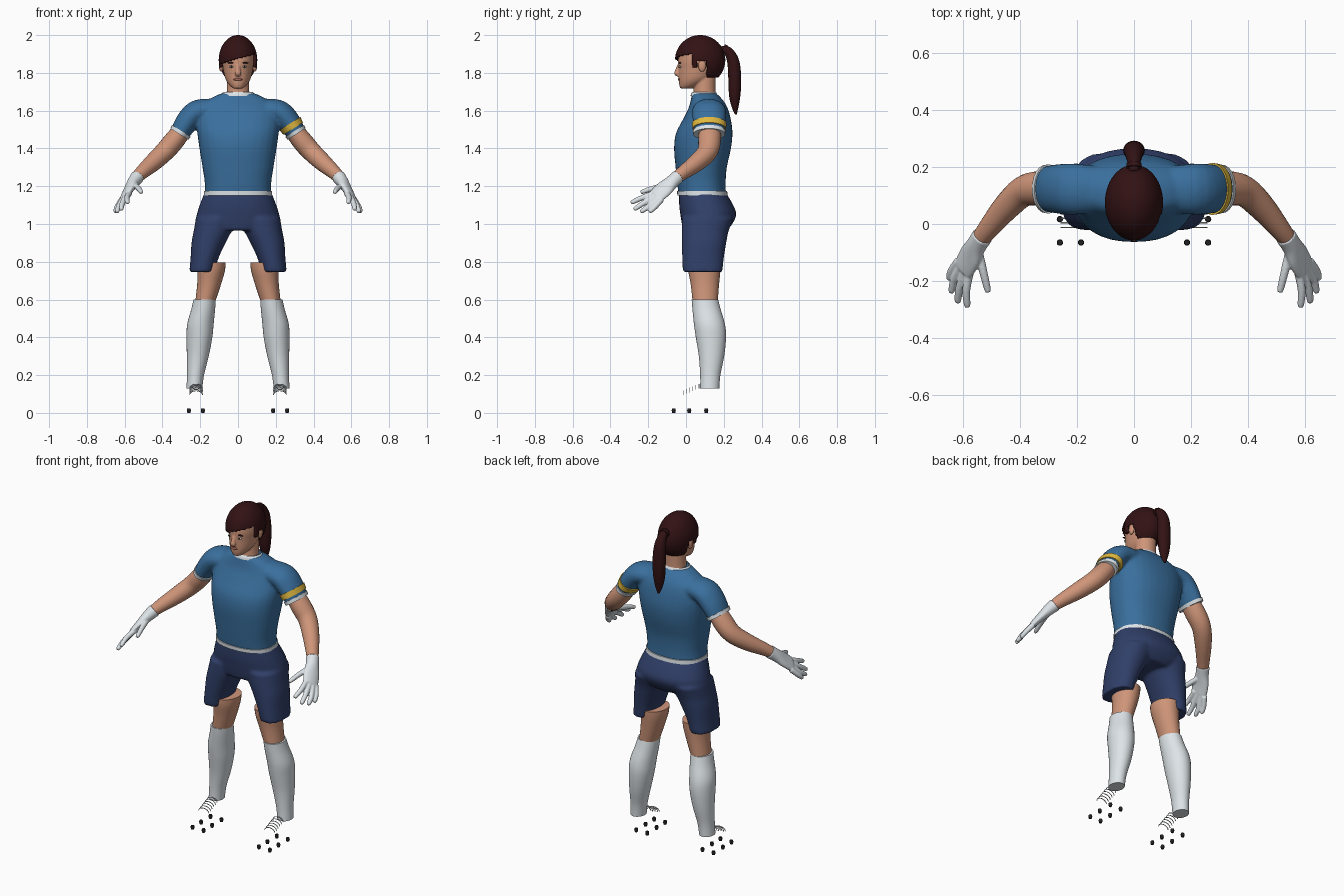
import bpy, bmesh, math
from mathutils import Vector, Matrix

if "Cube" in bpy.data.objects:
    bpy.data.objects.remove(bpy.data.objects["Cube"])


def material(name, r, g, b):
    m = bpy.data.materials.new(name)
    m.use_nodes = True
    m.diffuse_color = (r, g, b, 1)
    bsdf = m.node_tree.nodes["Principled BSDF"]
    bsdf.inputs["Base Color"].default_value = (r, g, b, 1)
    bsdf.inputs["Roughness"].default_value = 0.8
    return m


BLUE = material("shirt blue", .042, .16, .34)
NAVY = material("shorts navy", .03, .05, .14)
SKIN = material("skin", .62, .30, .19)
HAIR = material("dark brown hair", .032, .006, .007)
WHITE = material("white cloth", .72, .77, .80)
YELLOW = material("armband yellow", .74, .48, .05)
BLACK = material("stud black", .015, .015, .018)
LIP = material("lip", .42, .15, .11)

Y_AXIS, X_AXIS = Vector((0, 1, 0)), Vector((1, 0, 0))


def spline(rows, steps):
    """Catmull-Rom through rows of numbers."""
    out = []
    for i in range(len(rows) - 1):
        p = [rows[max(i - 1, 0)], rows[i], rows[i + 1], rows[min(i + 2, len(rows) - 1)]]
        for s in range(steps):
            t = s / steps
            out.append([.5 * (2 * b + (c - a) * t + (2 * a - 5 * b + 4 * c - d) * t * t
                              + (3 * b - a - 3 * c + d) * t ** 3) for a, b, c, d in zip(*p)])
    return out + [list(rows[-1])]


def skin_rings(bm, rings, cap=True):
    loops = [[bm.verts.new(co) for co in ring] for ring in rings]
    n = len(loops[0])
    for a, b in zip(loops, loops[1:]):
        for i in range(n):
            j = (i + 1) % n
            bm.faces.new((a[i], a[j], b[j], b[i]))
    if cap:
        bm.faces.new(loops[0])
        bm.faces.new(loops[-1])


def oval(center, u, v, power=2.0, n=32):
    pts = []
    for i in range(n):
        c, s = math.cos(math.tau * i / n), math.sin(math.tau * i / n)
        k = (abs(c) ** power + abs(s) ** power) ** (-1 / power)
        pts.append(center + u * c * k + v * s * k)
    return pts


def body(bm, rows, side=1, power=2.0, cap=True, steps=4):
    """Level rings from rows of (z, centre x, half width, y front, y back)."""
    rings = []
    for z, cx, rx, y0, y1 in spline(rows, steps):
        rings.append(oval(Vector((side * cx, (y0 + y1) / 2, z)), X_AXIS * rx,
                          Y_AXIS * ((y1 - y0) / 2), power))
    skin_rings(bm, rings, cap)


def limb(bm, rows, side=1, ref=Y_AXIS, cap=True, steps=4, n=24):
    """Rings square to a path, rows of (x, y, z, thickness, width along ref)."""
    pts = spline(rows, steps)
    rings = []
    for i, p in enumerate(pts):
        a, b = pts[max(i - 1, 0)], pts[min(i + 1, len(pts) - 1)]
        t = (Vector(b[:3]) - Vector(a[:3])).normalized()
        w = (ref - t * ref.dot(t)).normalized()
        ring = oval(Vector(p[:3]), t.cross(w) * p[3], w * p[4], n=n)
        rings.append([Vector((co.x * side, co.y, co.z)) for co in ring])
    skin_rings(bm, rings, cap)


def ball(bm, center, radii, seg=24):
    m = Matrix.Translation(center) @ Matrix.Diagonal((*radii, 1))
    bmesh.ops.create_uvsphere(bm, u_segments=seg, v_segments=seg * 3 // 4, radius=1, matrix=m)


def finish(name, bm, mat, voxel=0, smooth=4):
    bmesh.ops.recalc_face_normals(bm, faces=bm.faces)
    me = bpy.data.meshes.new(name)
    bm.to_mesh(me)
    bm.free()
    ob = bpy.data.objects.new(name, me)
    bpy.context.collection.objects.link(ob)
    me.materials.append(mat)
    bpy.ops.object.select_all(action='DESELECT')
    ob.select_set(True)
    bpy.context.view_layer.objects.active = ob
    bpy.ops.object.shade_smooth_by_angle(angle=math.radians(50))
    if voxel:
        r = ob.modifiers.new("blend", 'REMESH')
        r.mode, r.voxel_size, r.use_smooth_shade = 'VOXEL', voxel, True
        s = ob.modifiers.new("soften", 'SMOOTH')
        s.factor, s.iterations = .5, smooth
    return ob


def part(name, maker, rows, mat, **kw):
    bm = bmesh.new()
    maker(bm, rows, **kw)
    return finish(name, bm, mat)


# Shirt: trunk and both sleeves blended together
SLEEVE = [(.10, .12, 1.605, .055, .08), (.21, .122, 1.597, .062, .09),
          (.267, .123, 1.545, .061, .087), (.308, .123, 1.48, .052, .08)]
bm = bmesh.new()
body(bm, [(1.16, 0, .176, -.04, .212), (1.22, 0, .176, -.047, .21), (1.3, 0, .188, -.055, .216),
          (1.4, 0, .204, -.063, .238), (1.48, 0, .215, -.053, .246), (1.55, 0, .22, -.018, .238),
          (1.61, 0, .21, .012, .222), (1.65, 0, .17, .024, .2), (1.678, 0, .12, .03, .175),
          (1.692, 0, .085, .032, .16)], power=2.3)
for side in (1, -1):
    limb(bm, SLEEVE, side)
finish("shirt", bm, BLUE, .009, 6)

# Shirt trims
part("shirt_hem", body, [(1.152, 0, .181, -.046, .22), (1.174, 0, .18, -.047, .218)], WHITE, power=2.3)
part("collar", body, [(1.678, 0, .09, .024, .168), (1.69, 0, .086, .027, .163),
                      (1.7, 0, .078, .034, .158)], WHITE, cap=False)


def sleeve_band(name, t0, t1, mat, side, grow):
    a, b = SLEEVE[-2], SLEEVE[-1]
    rows = [[p + (q - p) * t + (grow if i > 2 else 0) for i, (p, q) in enumerate(zip(a, b))]
            for t in (t0, t1)]
    part(name, limb, rows, mat, side=side)


for side, label in ((1, "left"), (-1, "right")):
    sleeve_band(label + "_cuff", .80, 1.06, WHITE, side, .005)
sleeve_band("armband", .2, .62, YELLOW, 1, .006)

# Shorts: pelvis and legs blended together
bm = bmesh.new()
body(bm, [(.965, 0, .15, -.015, .215), (1.0, 0, .222, -.022, .245), (1.05, 0, .218, -.03, .266),
          (1.1, 0, .203, -.036, .25), (1.165, 0, .178, -.036, .212)], power=2.2)
for side in (1, -1):
    body(bm, [(.747, .191, .067, -.017, .193), (.82, .177, .074, -.02, .2),
              (.9, .156, .09, -.022, .213), (.96, .135, .1, -.023, .225),
              (1.03, .115, .108, -.022, .25)], side=side, power=2.2)
finish("shorts", bm, NAVY, .009, 4)

# Bare legs, socks, arms and gloves
FINGERS = [("index", (.575, -.16, 1.165), (.588, -.23, 1.14), (.585, -.285, 1.115)),
           ("middle", (.592, -.16, 1.15), (.612, -.225, 1.11), (.618, -.27, 1.08)),
           ("ring", (.606, -.15, 1.138), (.63, -.195, 1.095), (.64, -.235, 1.067)),
           ("little", (.615, -.13, 1.13), (.64, -.165, 1.09), (.648, -.19, 1.067)),
           ("thumb", (.545, -.1, 1.205), (.528, -.17, 1.19), (.513, -.232, 1.17))]
for side, label in ((1, "left_"), (-1, "right_")):
    part(label + "thigh", body, [(.59, .173, .053, .035, .168), (.68, .153, .063, .025, .175),
                                 (.75, .142, .072, .012, .182), (.795, .14, .075, .008, .185)],
         SKIN, side=side)
    part(label + "sock", body, [(.128, .231, .042, .075, .176), (.2, .225, .045, .075, .182),
                                (.3, .213, .058, .068, .202), (.4, .204, .068, .052, .212),
                                (.47, .199, .07, .042, .206), (.55, .184, .063, .034, .183),
                                (.6, .177, .059, .03, .17)], WHITE, side=side)
    part(label + "arm", limb, [(.27, .125, 1.53, .045, .055), (.335, .125, 1.445, .054, .06),
                               (.39, .113, 1.382, .052, .054), (.45, .057, 1.325, .047, .047),
                               (.51, -.015, 1.272, .037, .037), (.547, -.062, 1.235, .029, .03)],
         SKIN, side=side)
    bm = bmesh.new()
    limb(bm, [(.532, -.043, 1.25, .037, .037), (.553, -.075, 1.222, .032, .038),
              (.575, -.115, 1.187, .024, .049), (.597, -.155, 1.15, .018, .047),
              (.602, -.165, 1.143, .012, .04)], side, ref=Vector((.5, .55, -.5)))
    for _, base, mid, tip in FINGERS:
        end = Vector(tip) + (Vector(tip) - Vector(mid)).normalized() * .007
        limb(bm, [(*base, .016, .016), (*mid, .0145, .0145), (*tip, .0115, .0115),
                  (*end, .004, .004)], side, ref=Vector((.5, .55, -.5)), n=12)
    finish(label + "glove", bm, WHITE, .004, 3)

# Head, neck and nose blended together
bm = bmesh.new()
body(bm, [(1.718, 0, .026, -.03, .03), (1.737, 0, .047, -.036, .08), (1.77, 0, .067, -.039, .14),
          (1.82, 0, .079, -.04, .18), (1.87, 0, .085, -.042, .19), (1.93, 0, .078, -.028, .18),
          (1.97, 0, .05, .01, .14)])
body(bm, [(1.66, 0, .066, .035, .165), (1.70, 0, .06, .04, .157), (1.78, 0, .058, .045, .158)])
limb(bm, [(0, -.036, 1.845, .008, .009), (0, -.046, 1.815, .011, .012),
          (0, -.049, 1.797, .013, .017), (0, -.042, 1.785, .008, .012)], ref=X_AXIS)
finish("head", bm, SKIN, .005, 3)

bm = bmesh.new()
for side in (1, -1):
    ball(bm, (side * .089, .085, 1.838), (.012, .02, .032))
finish("ears", bm, SKIN)

# Face details
for name, x, y, z, size, mat in (("eye_whites", .034, -.031, 1.833, (.012, .006, .006), WHITE),
                                 ("pupils", .034, -.036, 1.833, (.0055, .003, .0055), BLACK),
                                 ("brows", .036, -.032, 1.853, (.019, .006, .004), HAIR)):
    bm = bmesh.new()
    for side in (1, -1):
        ball(bm, (side * x, y, z), size, 16)
    finish(name, bm, mat)
bm = bmesh.new()
ball(bm, (0, -.037, 1.765), (.024, .006, .006), 16)
finish("lips", bm, LIP)


# Hair cap trimmed along a swept fringe, around the ears and at the nape
def hairline(co):
    if co.y < .03:
        return 1.872 + .28 * co.x
    if co.y < .06:
        return 1.825
    return 1.862 if co.y < .108 else 1.772


bm = bmesh.new()
ball(bm, (0, .075, 1.868), (.102, .133, .132), 96)
bmesh.ops.delete(bm, geom=[v for v in bm.verts if v.co.z < hairline(v.co)], context='VERTS')
hair = finish("hair_cap", bm, HAIR)
shell = hair.modifiers.new("thickness", 'SOLIDIFY')
shell.thickness, shell.offset = .014, -1

part("ponytail", limb, [(0, .185, 1.925, .018, .018), (0, .222, 1.915, .024, .024),
                        (0, .25, 1.86, .032, .033), (0, .258, 1.77, .034, .038),
                        (0, .258, 1.68, .03, .034), (0, .26, 1.62, .018, .022),
                        (0, .264, 1.58, .005, .006)], HAIR, ref=X_AXIS)
part("hair_tie", limb, [(0, .198, 1.925, .027, .027), (0, .212, 1.921, .027, .027)],
     HAIR, ref=X_AXIS)

# Boot studs and lace arcs
for side, label in ((1, "left_"), (-1, "right_")):
    bm = bmesh.new()
    for x in (.186, .26):
        for y in (-.065, .017, .107):
            body(bm, [(0, x, .008, y - .008, y + .008), (.012, x, .011, y - .011, y + .011),
                      (.022, x, .009, y - .009, y + .009)], side=side, steps=2)
    finish(label + "studs", bm, BLACK)
    bm = bmesh.new()
    for k in range(6):
        y, z = -.012 + .016 * k, .095 + .007 * k
        arc = [(.222 + .034 * math.cos(a), y, z + .022 * math.sin(a), .0022, .0022)
               for a in (math.pi * i / 8 for i in range(9))]
        limb(bm, arc, side, steps=2, n=8)
    finish(label + "laces", bm, WHITE)
